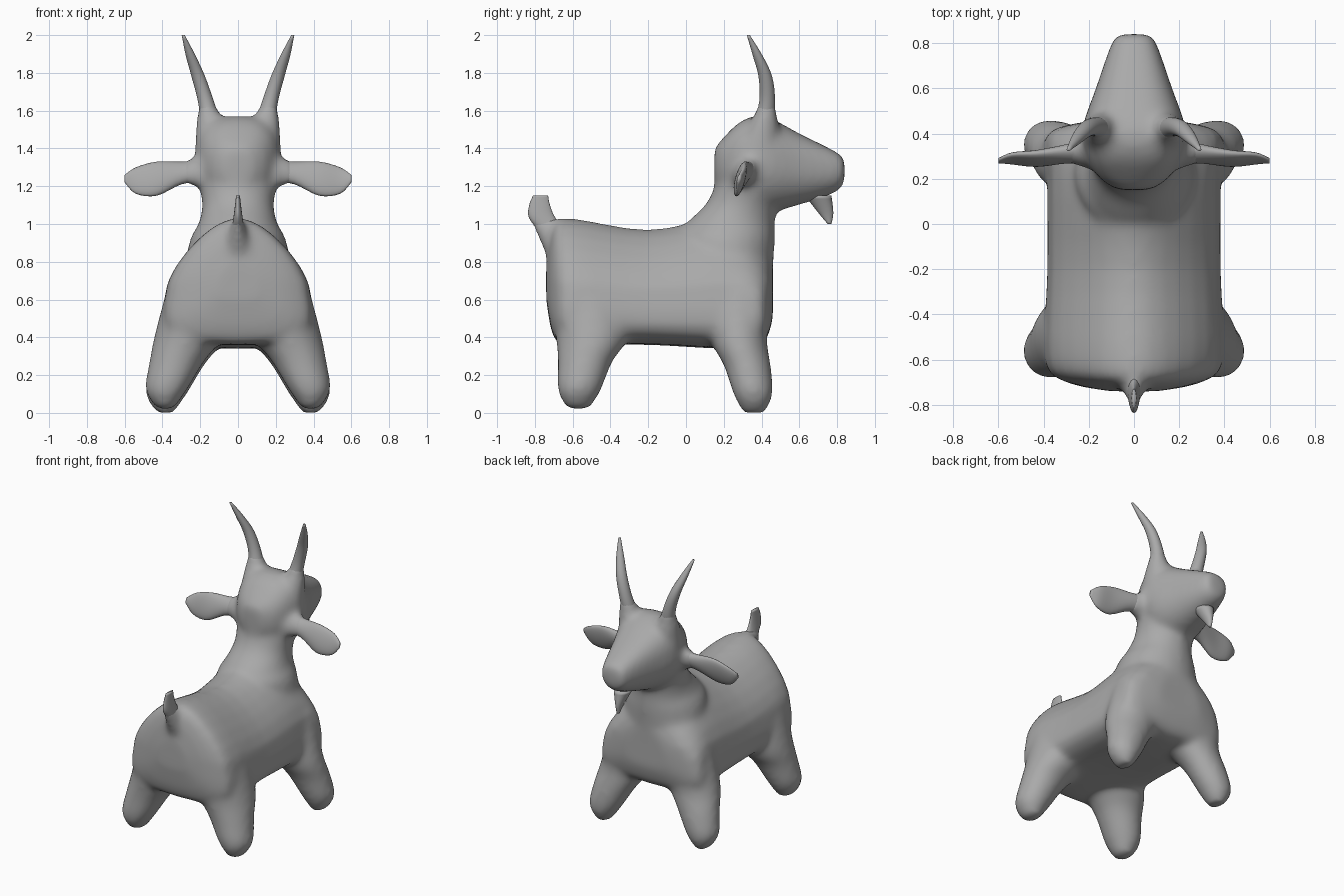
import bpy, bmesh, math
from mathutils import Vector

STEPS = 4  # rings per profile segment

cube = bpy.data.objects.get("Cube")
if cube:
    bpy.data.objects.remove(cube)

shade = (0.4, 0.4, 0.4, 1)
grey = bpy.data.materials.new("plain grey")
grey.diffuse_color = shade
grey.use_nodes = True
grey.node_tree.nodes["Principled BSDF"].inputs["Base Color"].default_value = shade


def spline(rows):
    """Pass a smooth curve through every column of a short profile."""
    points = [Vector(row) for row in rows]
    padded = [points[0]] + points + [points[-1]]
    result = []
    for before, start, end, after in zip(padded, padded[1:], padded[2:], padded[3:]):
        leave, arrive = (end - before) / 2, (after - start) / 2
        for step in range(STEPS):
            t = step / STEPS
            bend = (leave * (1 - t) - arrive * t) * t * (1 - t)
            ease = t * t * (3 - 2 * t)
            result.append(start.lerp(end, ease) + bend)
    return result + [points[-1]]


def loft(bm, rings, taper=0, upper=1, lower=1, sides=24):
    """Skin rings of (centre, u half axis, v half axis); powers below 1 square a half off."""
    loops = []
    for centre, u, v in rings:
        loop = []
        for i in range(sides):
            angle = math.tau * i / sides
            c, s = math.cos(angle), math.sin(angle)
            power = upper if s > 0 else lower
            across = math.copysign(abs(c) ** power, c) * (1 - taper * s)
            up = math.copysign(abs(s) ** power, s)
            loop.append(bm.verts.new(centre + u * across + v * up))
        loops.append(loop)
    for a, b in zip(loops, loops[1:]):
        for i in range(sides):
            j = (i + 1) % sides
            bm.faces.new((a[i], a[j], b[j], b[i]))
    bm.faces.new(loops[0][::-1])
    bm.faces.new(loops[-1])


def along_y(rows):
    """Rows of y, top, bottom, half width."""
    return [(Vector((0, y, (top + low) / 2)), Vector((width, 0, 0)),
             Vector((0, 0, (top - low) / 2))) for y, top, low, width in spline(rows)]


def along_z(rows):
    """Rows of z, back, front, half width."""
    return [(Vector((0, (back + front) / 2, z)), Vector((width, 0, 0)),
             Vector((0, (front - back) / 2, 0))) for z, back, front, width in spline(rows)]


def leg_rings(side, lift, depths):
    """Splayed leg, widening upward; depths are its back and front at each height."""
    rows = [shape + depth for shape, depth in zip(leg_shape, depths)]
    return [(Vector((side * (inner + outer) / 2, (back + front) / 2, z + lift)),
             Vector(((outer - inner) / 2, 0, 0)), Vector((0, (front - back) / 2, 0)))
            for z, inner, outer, back, front in spline(rows)]


def horn_rings(side):
    return [(Vector((side * x, y, z)), Vector((radius, 0, 0)), Vector((0, radius, 0)))
            for x, y, z, radius in spline(horn)]


def ear_rings(side):
    return [(Vector((side * x, y, z)), Vector((0, thick, 0)), Vector((0, tall / 4, tall)))
            for x, y, z, thick, tall in spline(ear)]


def root(rings):
    """The first two segments of a part, flared toward the body."""
    count = 2 * STEPS
    return [(centre, u * (2 - i / count), v * (2 - i / count))
            for i, (centre, u, v) in enumerate(rings[:count + 1])]


def finish(bm, name):
    bmesh.ops.recalc_face_normals(bm, faces=bm.faces)
    for face in bm.faces:
        face.smooth = True
    mesh = bpy.data.meshes.new(name)
    bm.to_mesh(mesh)
    bm.free()
    mesh.materials.append(grey)
    obj = bpy.data.objects.new(name, mesh)
    bpy.context.collection.objects.link(obj)
    return obj


def small_part(name, rings):
    bm = bmesh.new()
    loft(bm, rings)
    finish(bm, name)


# Profiles of the trunk, neck and head
trunk = [(-.74, .8, .6, .1), (-.7, 1, .4, .28), (-.6, 1.03, .36, .37), (-.2, .97, .36, .36),
         (.2, 1.03, .34, .36), (.4, .9, .36, .36), (.46, .8, .5, .16)]
neck = [(.6, .1, .45, .31), (.9, -.04, .47, .26), (1, 0, .47, .21), (1.1, .1, .48, .19),
        (1.2, .15, .5, .2), (1.4, .2, .45, .17)]
head = [(.15, 1.4, 1.2, .07), (.2, 1.46, 1.14, .15), (.3, 1.55, 1.1, .21),
        (.42, 1.57, 1.06, .23), (.6, 1.48, 1.1, .17), (.8, 1.38, 1.17, .1),
        (.84, 1.34, 1.23, .07)]

# Profiles of the limbs and small parts
leg_shape = [(0, .34, .43), (.1, .27, .49), (.25, .18, .47), (.4, .08, .44), (.7, .05, .36)]
front_depths = [(.3, .42), (.25, .46), (.2, .45), (.13, .43), (.12, .45)]
rear_depths = [(-.63, -.51), (-.68, -.45), (-.68, -.39), (-.69, -.3), (-.72, -.3)]
horn = [(.12, .39, 1.42, .055), (.14, .41, 1.52, .055), (.17, .43, 1.65, .042),
        (.21, .42, 1.78, .036), (.25, .38, 1.89, .026), (.29, .33, 2, .008)]
ear = [(.1, .33, 1.28, .06, .07), (.2, .32, 1.28, .05, .06), (.3, .31, 1.27, .04, .06),
       (.43, .29, 1.24, .03, .09), (.54, .29, 1.23, .02, .07), (.6, .28, 1.24, .01, .02)]
tail = [(.84, -.68, -.55, .06), (.93, -.75, -.61, .04), (1.03, -.83, -.69, .025),
        (1.1, -.83, -.72, .016), (1.15, -.81, -.73, .01)]
beard = [(1.15, .63, .77, .06), (1.06, .7, .78, .025), (1, .75, .77, .01)]

# Trunk, neck, head, legs and flared roots, fused into one soft skin
body = bmesh.new()
loft(body, along_y(trunk), taper=.34, lower=.65)
loft(body, along_z(neck))
loft(body, along_y(head), upper=.75)
loft(body, root(along_z(tail)))
for side in (1, -1):
    loft(body, leg_rings(side, 0, front_depths))
    loft(body, leg_rings(side, .02, rear_depths))
    loft(body, root(horn_rings(side)))
    loft(body, root(ear_rings(side)))

skin = finish(body, "body")
fuse = skin.modifiers.new("fuse", "REMESH")
fuse.mode = "VOXEL"
fuse.voxel_size = .018
fuse.use_smooth_shade = True
soften = skin.modifiers.new("soften", "SMOOTH")
soften.factor = .5
soften.iterations = 18

# Horns, ears, upturned tail and chin beard
for side, word in ((1, "left"), (-1, "right")):
    small_part(word + "_horn", horn_rings(side))
    small_part(word + "_ear", ear_rings(side))
small_part("tail", along_z(tail))
small_part("beard", along_z(beard))
